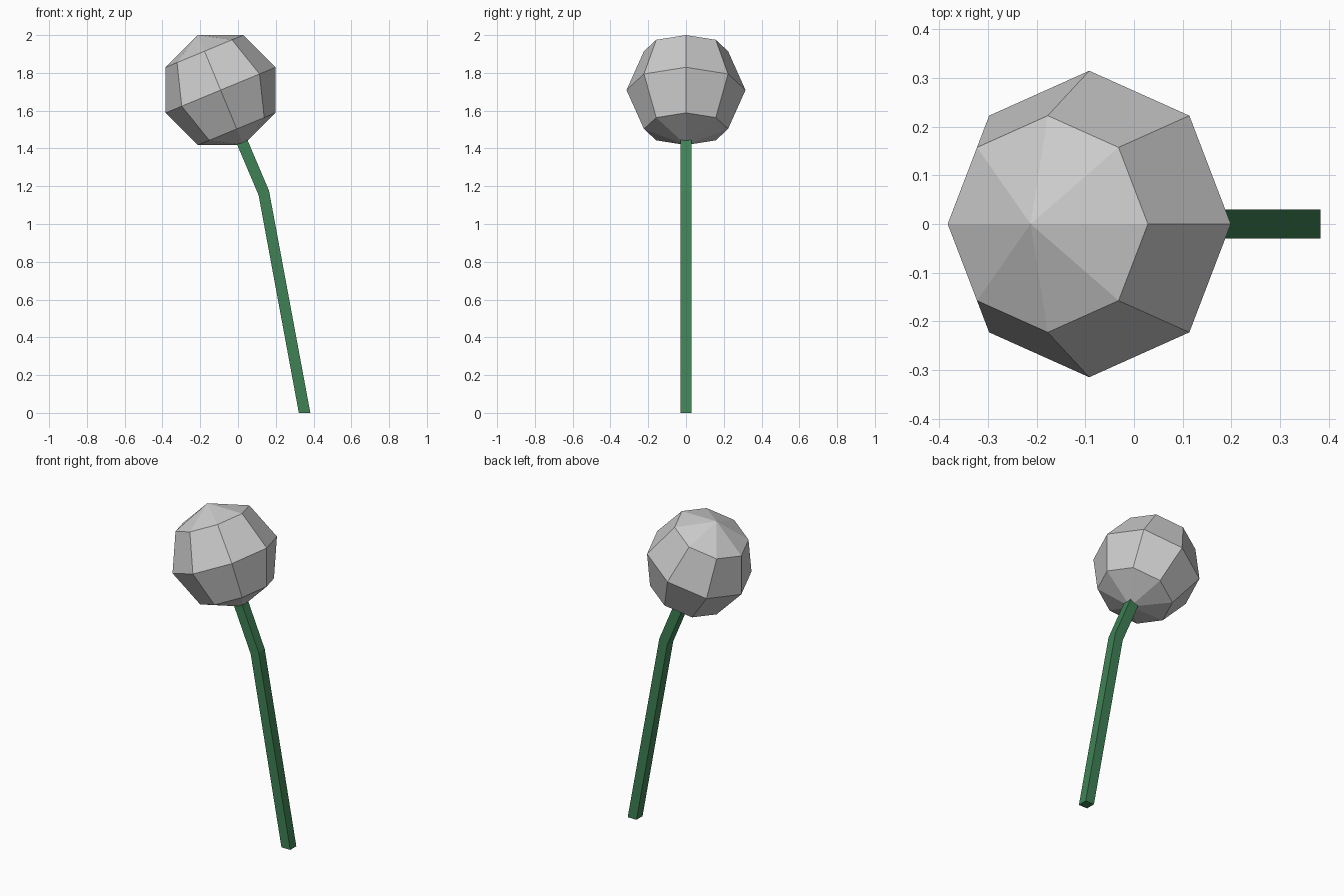
import bpy, bmesh, math
from mathutils import Vector

if "Cube" in bpy.data.objects:
    bpy.data.objects.remove(bpy.data.objects["Cube"])

TILT = math.radians(22.5)
CENTRE = Vector((-0.092, 0, 1.709))
RADIUS = 0.315
HALF = 0.03

# faceted ball, its axis leaning with the upper stem
bpy.ops.mesh.primitive_uv_sphere_add(segments=8, ring_count=4, radius=RADIUS,
                                     location=CENTRE, rotation=(0, -TILT, 0))
bpy.context.object.name = "flower_head"

# bent square stem: left and right points of each section, ending inside the ball
axis = Vector((-math.sin(TILT), 0, math.cos(TILT)))
side = Vector((math.cos(TILT), 0, math.sin(TILT)))
tip = CENTRE - axis * (RADIUS - 0.03)
sections = [
    (Vector((0.322, 0, 0)), Vector((0.383, 0, 0))),
    (Vector((0.109, 0, 1.153)), Vector((0.164, 0, 1.177))),
    (tip - side * HALF, tip + side * HALF),
]
bm = bmesh.new()
depth = Vector((0, HALF, 0))
rings = [[bm.verts.new(p) for p in (l - depth, r - depth, r + depth, l + depth)]
         for l, r in sections]
for low, high in zip(rings, rings[1:]):
    for i in range(4):
        j = (i + 1) % 4
        bm.faces.new((low[i], low[j], high[j], high[i]))
bm.faces.new(rings[0][::-1])
bm.faces.new(rings[-1])
bmesh.ops.recalc_face_normals(bm, faces=bm.faces)
mesh = bpy.data.meshes.new("stem")
bm.to_mesh(mesh)
bm.free()
stem = bpy.data.objects.new("stem", mesh)
bpy.context.collection.objects.link(stem)

# green stem colour
green = bpy.data.materials.new("stem_green")
green.diffuse_color = (0.05, 0.22, 0.09, 1)
green.use_nodes = True
green.node_tree.nodes["Principled BSDF"].inputs["Base Color"].default_value = green.diffuse_color
mesh.materials.append(green)
